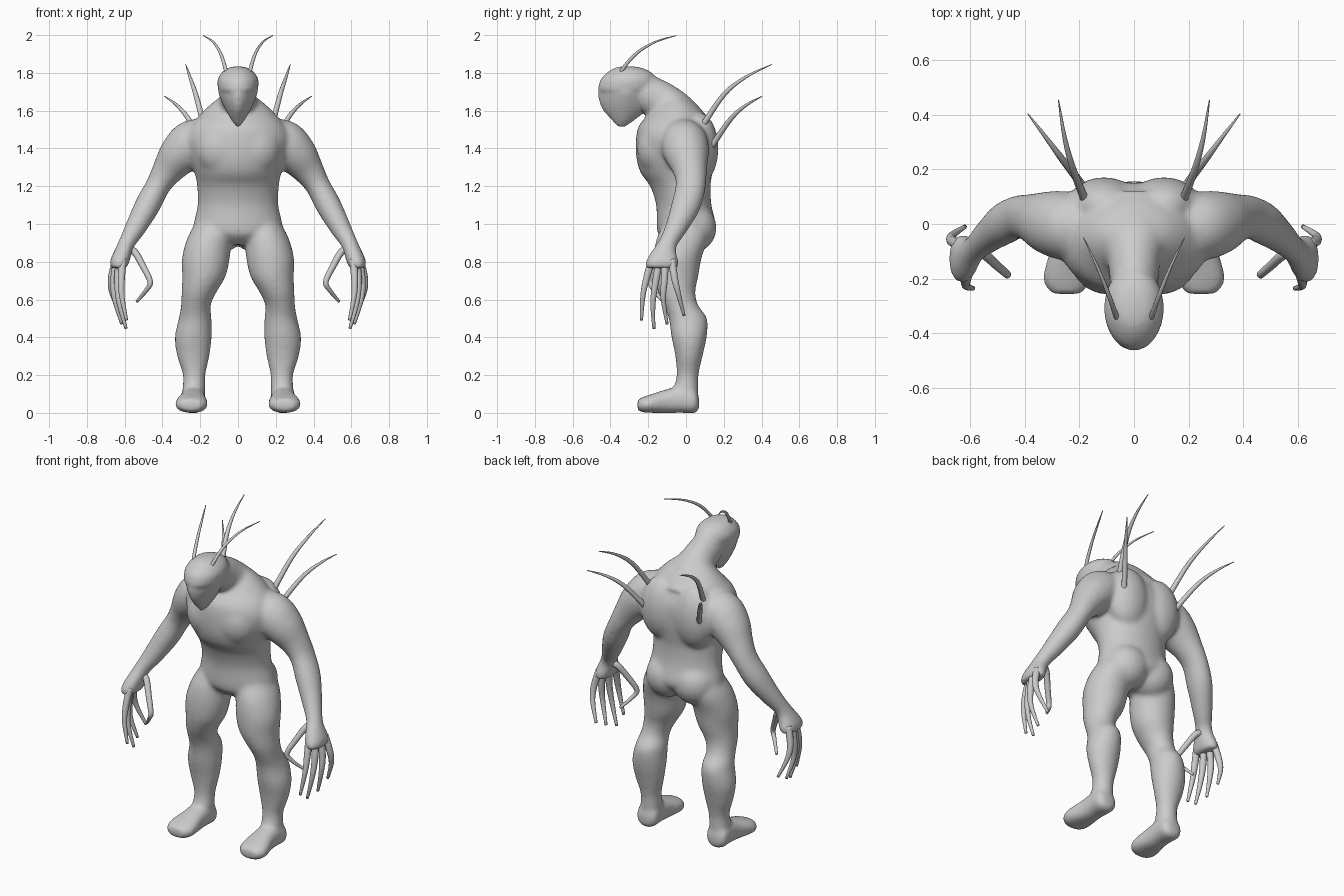
import bpy, bmesh, math
from mathutils import Vector, Matrix


def spline(rows, steps=5):
    """Catmull-Rom interpolation of rows of numbers."""
    out = []
    for i in range(len(rows) - 1):
        a, b = rows[max(i - 1, 0)], rows[i]
        c, d = rows[i + 1], rows[min(i + 2, len(rows) - 1)]
        for s in range(steps):
            t = s / steps
            out.append([0.5 * (2*q + (r - p)*t + (2*p - 5*q + 4*r - w)*t*t + (3*q - p - 3*r + w)*t**3)
                        for p, q, r, w in zip(a, b, c, d)])
    return out + [list(rows[-1])]


def loft(bm, rows, ref, axis=None, n=24, side=1, power=1.0):
    """Rows are x, y, z, radius along ref, radius across; axis fixes the ring normal."""
    pts = spline(rows)
    rings = []
    for i, (x, y, z, ra, rb) in enumerate(pts):
        t = Vector(axis) if axis else (Vector(pts[min(i + 1, len(pts) - 1)][:3]) - Vector(pts[max(i - 1, 0)][:3]))
        t.normalize()
        u = Vector(ref)
        u = (u - t * u.dot(t)).normalized()
        v = t.cross(u)
        ring = []
        for k in range(n):
            a = 2 * math.pi * k / n
            c, s = math.cos(a), math.sin(a)
            c, s = math.copysign(abs(c)**power, c), math.copysign(abs(s)**power, s)
            p = Vector((x, y, z)) + u * c * max(ra, .002) + v * s * max(rb, .002)
            ring.append(bm.verts.new((p.x * side, p.y, p.z)))
        rings.append(ring)
    for a, b in zip(rings, rings[1:]):
        for k in range(n):
            bm.faces.new((a[k], a[(k + 1) % n], b[(k + 1) % n], b[k]))
    bm.faces.new(rings[0])
    bm.faces.new(rings[-1])


def ball(bm, loc, size, side):
    m = Matrix.Translation((loc[0] * side, loc[1], loc[2])) @ Matrix.Diagonal((*size, 1))
    bmesh.ops.create_uvsphere(bm, u_segments=24, v_segments=16, radius=1, matrix=m)


def finish(name, bm):
    bmesh.ops.recalc_face_normals(bm, faces=bm.faces)
    for f in bm.faces:
        f.smooth = True
    me = bpy.data.meshes.new(name)
    bm.to_mesh(me)
    bm.free()
    ob = bpy.data.objects.new(name, me)
    bpy.context.collection.objects.link(ob)
    return ob


def fuse(ob, iterations):
    """Blend overlapping shells into one smooth skin."""
    m = ob.modifiers.new("fuse", 'REMESH')
    m.mode = 'VOXEL'
    m.voxel_size = .011
    m.use_smooth_shade = True
    m = ob.modifiers.new("soften", 'SMOOTH')
    m.factor = .5
    m.iterations = iterations


def front_back(rows, x=0):
    """z, front y, back y, half width -> loft rows."""
    return [(x, (f + b) / 2, z, w, (b - f) / 2) for z, f, b, w in rows]


X, Y, Z = (1, 0, 0), (0, 1, 0), (0, 0, 1)
body = bmesh.new()

# Torso
loft(body, front_back([
    (.89, -.09, .07, .10), (.94, -.145, .13, .20), (.99, -.155, .158, .235), (1.1, -.158, .135, .214),
    (1.2, -.19, .13, .217), (1.27, -.24, .14, .23), (1.35, -.263, .15, .26), (1.45, -.265, .15, .28),
    (1.52, -.25, .125, .25), (1.58, -.20, .10, .20), (1.63, -.16, .06, .15), (1.67, -.12, .01, .10)]),
    X, Z, 32)

# Neck
loft(body, [(0, .02, 1.48, .17, .13), (0, -.05, 1.58, .14, .115), (0, -.13, 1.65, .1, .105),
            (0, -.21, 1.69, .09, .1), (0, -.28, 1.73, .09, .08)], X)

for s in (-1, 1):
    # Shoulder blades, chest and seat muscles
    ball(body, (.11, .07, 1.40), (.135, .102, .19), s)
    ball(body, (.09, -.14, 1.40), (.14, .12, .15), s)
    ball(body, (.09, .04, .98), (.13, .122, .13), s)
    # Leg
    leg = [(.02, -.05, .055, .235, .05), (.12, -.065, .065, .234, .06), (.2, -.05, .067, .232, .06),
           (.3, -.057, .088, .237, .086), (.4, -.077, .11, .237, .098), (.5, -.092, .112, .227, .087),
           (.57, -.118, .065, .223, .079), (.64, -.148, .05, .206, .093), (.72, -.168, .065, .181, .115),
           (.82, -.172, .083, .17, .127), (.92, -.157, .115, .153, .118), (1.0, -.12, .12, .13, .10)]
    loft(body, [(x, (f + b) / 2, z, w, (b - f) / 2) for z, f, b, x, w in leg], X, Z, side=s)
    # Foot
    loft(body, [(.238, .07, .05, .03, .03), (.238, .045, .062, .066, .064), (.238, -.03, .07, .066, .07),
                (.24, -.1, .062, .07, .064), (.245, -.17, .052, .085, .052), (.247, -.22, .044, .083, .043),
                (.247, -.257, .042, .055, .03)], X, Y, side=s, power=.85)
    # Arm, running from the shoulder down to the wrist
    loft(body, [(.14, -.02, 1.47, .10, .09), (.235, -.01, 1.43, .125, .125), (.31, .005, 1.365, .118, .112),
                (.375, .022, 1.28, .09, .083), (.425, .025, 1.2, .08, .066), (.478, 0, 1.1, .078, .068),
                (.54, -.05, .985, .06, .057), (.588, -.095, .9, .05, .045), (.615, -.12, .83, .07, .048)],
         Y, side=s)
    # Palm
    loft(body, [(.59, -.105, .91, .04, .035), (.61, -.118, .855, .065, .047), (.627, -.127, .80, .088, .052),
                (.632, -.128, .765, .085, .042)], Y, Z, side=s, power=.9)

fuse(finish("body", body), 16)

# Hooded head: rounded dome over a wedge face tapering to a pointed chin
head = bmesh.new()
loft(head, front_back([
    (1.69, -.44, -.18, .08), (1.705, -.463, -.17, .102), (1.73, -.463, -.16, .108), (1.765, -.452, -.16, .108),
    (1.8, -.42, -.18, .088), (1.825, -.38, -.23, .055), (1.835, -.34, -.28, .01)]), X, Z, 32)
loft(head, front_back([
    (1.513, -.36, -.32, .006), (1.55, -.395, -.27, .035), (1.6, -.438, -.21, .064), (1.65, -.46, -.18, .088),
    (1.70, -.464, -.17, .105), (1.75, -.455, -.17, .105)]), X, Z, 32, power=1.25)
loft(head, [(0, -.10, 1.64, .085, .09), (0, -.20, 1.69, .088, .1), (0, -.28, 1.73, .09, .085)], X)
fuse(finish("head", head), 4)


def tapered(name, paths, radii, bend=1.0):
    """Mirrored pairs of thin tapering tubes."""
    bm = bmesh.new()
    for path in paths:
        last = len(path) - 1
        rows = []
        for i, p in enumerate(path):
            r = radii[0] + (radii[1] - radii[0]) * (i / last)**bend
            rows.append((*p, r, r))
        for s in (-1, 1):
            loft(bm, rows, (.3, 1, 0), n=10, side=s)
    return finish(name, bm)


# Long fingers and hooked thumb
tapered("fingers", [
    [(.61, -.18, .81), (.617, -.207, .72), (.615, -.228, .62), (.59, -.236, .49)],
    [(.625, -.14, .81), (.637, -.16, .70), (.628, -.175, .58), (.592, -.17, .445)],
    [(.64, -.11, .81), (.657, -.115, .70), (.652, -.12, .60), (.615, -.10, .47)],
    [(.645, -.075, .81), (.67, -.06, .71), (.665, -.04, .63), (.62, -.01, .515)]], (.021, .008), 1.6)
tapered("thumbs", [
    [(.59, -.10, .86), (.55, -.11, .855), (.505, -.15, .78), (.465, -.185, .695), (.485, -.17, .65),
     (.535, -.12, .59)]], (.02, .008), 1.6)

# Curved back spines
tapered("back_spines", [
    [(.17, .06, 1.48), (.185, .1, 1.54), (.225, .205, 1.69), (.255, .32, 1.78), (.277, .455, 1.845)],
    [(.17, .10, 1.36), (.195, .148, 1.43), (.265, .24, 1.56), (.325, .32, 1.63), (.39, .405, 1.677)]],
    (.017, .002), 1.8)

# Head antennae
tapered("antennae", [
    [(.055, -.35, 1.77), (.066, -.335, 1.82), (.093, -.26, 1.905), (.133, -.16, 1.965), (.185, -.05, 1.998)]],
    (.011, .002), 1.8)
